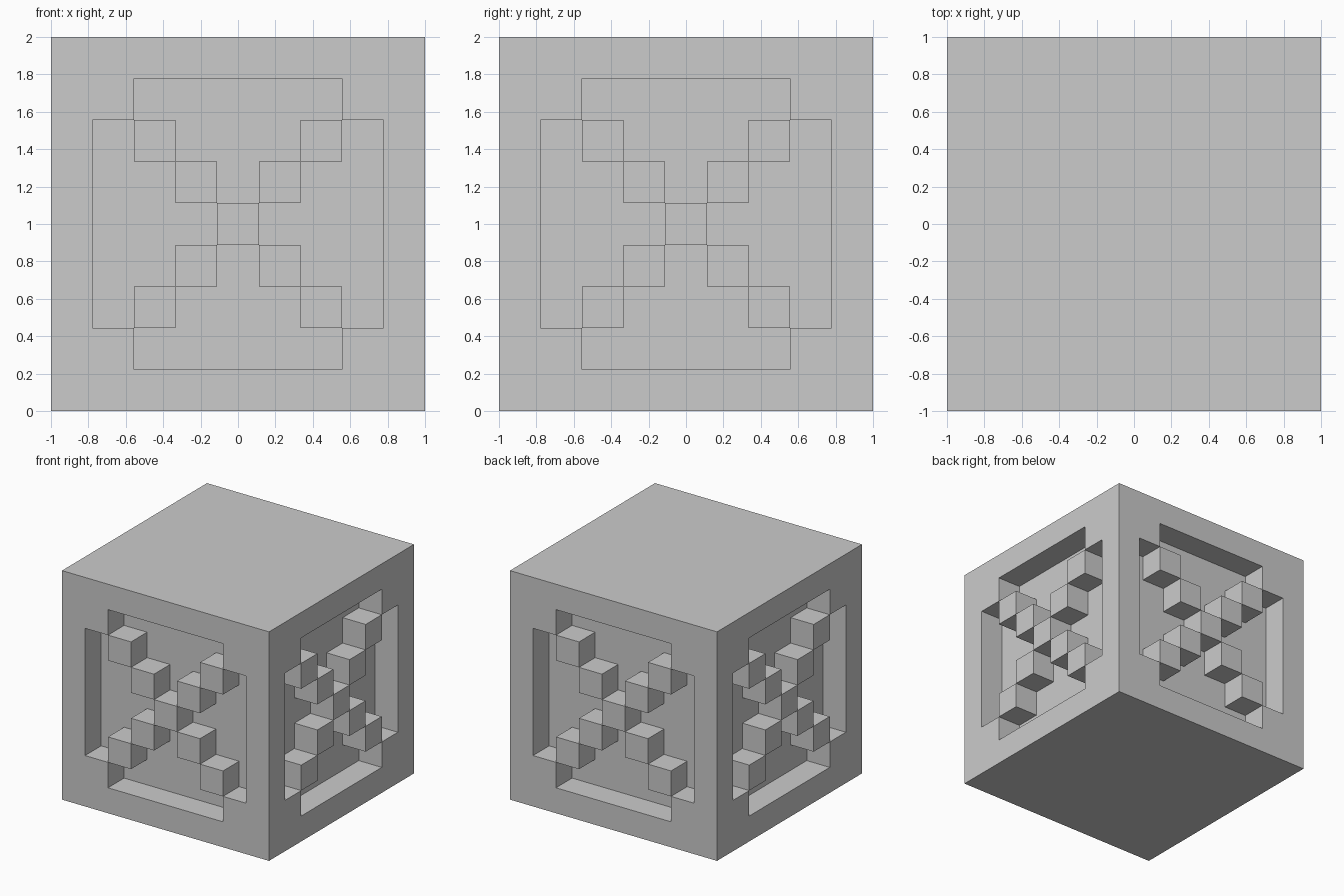
import bpy
import bmesh
from mathutils import Vector

if "Cube" in bpy.data.objects:
    bpy.data.objects.remove(bpy.data.objects["Cube"])

N = 4                 # cells run from -4 to 4 on every axis
CELL = 2 / 9


def pocket(u, v):
    """Recessed cell of a side panel: inside the frame and off the diagonal cross."""
    return abs(u) < N and abs(v) < N and abs(u) != abs(v)


def solid(c):
    x, y, z = c
    if max(abs(x), abs(y), abs(z)) > N:
        return False
    if abs(y) == N and pocket(x, z):
        return False
    if abs(x) == N and pocket(y, z):
        return False
    return True


# Outer skin of the block: one quad wherever a solid cell meets empty space
bm = bmesh.new()
span = range(-N, N + 1)
for cell in [(x, y, z) for x in span for y in span for z in span]:
    if not solid(cell):
        continue
    centre = Vector(cell) * CELL + Vector((0, 0, 1))
    for axis in range(3):
        for sign in (-1, 1):
            n = Vector((0, 0, 0))
            n[axis] = sign
            if solid([int(a + b) for a, b in zip(cell, n)]):
                continue
            u = Vector((0, 0, 0))
            u[(axis + 1) % 3] = 1
            v = n.cross(u)
            corners = ((-1, -1), (1, -1), (1, 1), (-1, 1))
            bm.faces.new([bm.verts.new(centre + (n + u * a + v * b) * CELL / 2)
                          for a, b in corners])
bmesh.ops.remove_doubles(bm, verts=bm.verts[:], dist=1e-4)

mesh = bpy.data.meshes.new("carved_block")
bm.to_mesh(mesh)
bm.free()
block = bpy.data.objects.new("carved_block", mesh)
bpy.context.collection.objects.link(block)
